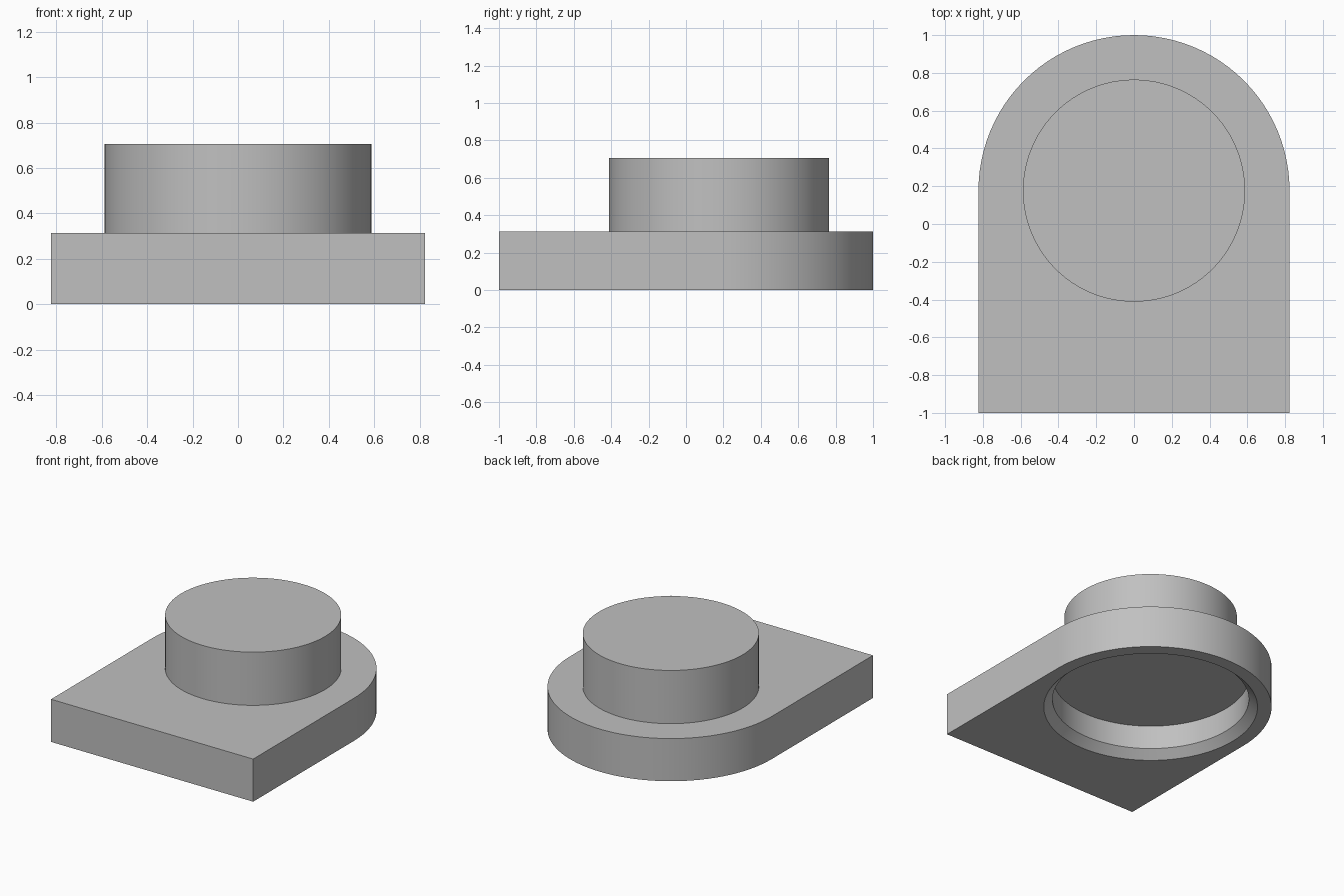
import bpy, bmesh, math

cube = bpy.data.objects.get("Cube")
if cube:
    bpy.data.objects.remove(cube, do_unlink=True)

# Main dimensions
CY = 0.1765          # shared axis of round end, boss and recess
R_BASE, R_BOSS = 0.8235, 0.588
H_BASE, H_TOP = 0.314, 0.706
R_RIM, R_POCKET = 0.728, 0.669
CHAMFER, DEPTH = 0.059, 0.235
SEGS = 96

grey = bpy.data.materials.new("plain grey")
grey.use_nodes = True
colour = (0.53, 0.53, 0.53, 1)
grey.diffuse_color = colour
grey.node_tree.nodes["Principled BSDF"].inputs["Base Color"].default_value = colour


def arc(radius, z, count=SEGS, sweep=2 * math.pi):
    return [(radius * math.cos(sweep * i / count), CY + radius * math.sin(sweep * i / count), z)
            for i in range(count)]


def loft(name, rings):
    """Solid through a stack of matching outlines, capped at both ends."""
    bm = bmesh.new()
    loops = [[bm.verts.new(p) for p in ring] for ring in rings]
    for low, high in zip(loops, loops[1:]):
        for i in range(len(low)):
            j = (i + 1) % len(low)
            bm.faces.new((low[i], low[j], high[j], high[i]))
    bm.faces.new(loops[0])
    bm.faces.new(loops[-1])
    bmesh.ops.recalc_face_normals(bm, faces=bm.faces)
    mesh = bpy.data.meshes.new(name)
    bm.to_mesh(mesh)
    bm.free()
    mesh.materials.append(grey)
    obj = bpy.data.objects.new(name, mesh)
    bpy.context.collection.objects.link(obj)
    return obj


def base_outline(z):
    half = arc(R_BASE, z, SEGS // 2, math.pi) + [(-R_BASE, CY, z)]
    return half + [(-R_BASE, -1, z), (R_BASE, -1, z)]


# Base plate with one round end
base = loft("base_plate", [base_outline(0), base_outline(H_BASE)])

# Chamfered blind recess in the underside
slope = (R_RIM - R_POCKET) / CHAMFER
cutter = loft("recess_cutter", [arc(R_RIM + 0.1 * slope, -0.1),
                                arc(R_POCKET, CHAMFER), arc(R_POCKET, DEPTH)])
cut = base.modifiers.new("recess", "BOOLEAN")
cut.operation = "DIFFERENCE"
cut.solver = "EXACT"
cut.object = cutter
bpy.context.view_layer.objects.active = base
bpy.ops.object.modifier_apply(modifier=cut.name)
bpy.data.objects.remove(cutter, do_unlink=True)

# Round boss standing on the plate
boss = loft("round_boss", [arc(R_BOSS, H_BASE), arc(R_BOSS, H_TOP)])

# Smooth curved walls, crisp rims
bpy.ops.object.select_all(action="DESELECT")
for obj in (base, boss):
    obj.select_set(True)
bpy.context.view_layer.objects.active = base
bpy.ops.object.shade_smooth_by_angle(angle=math.radians(30))
